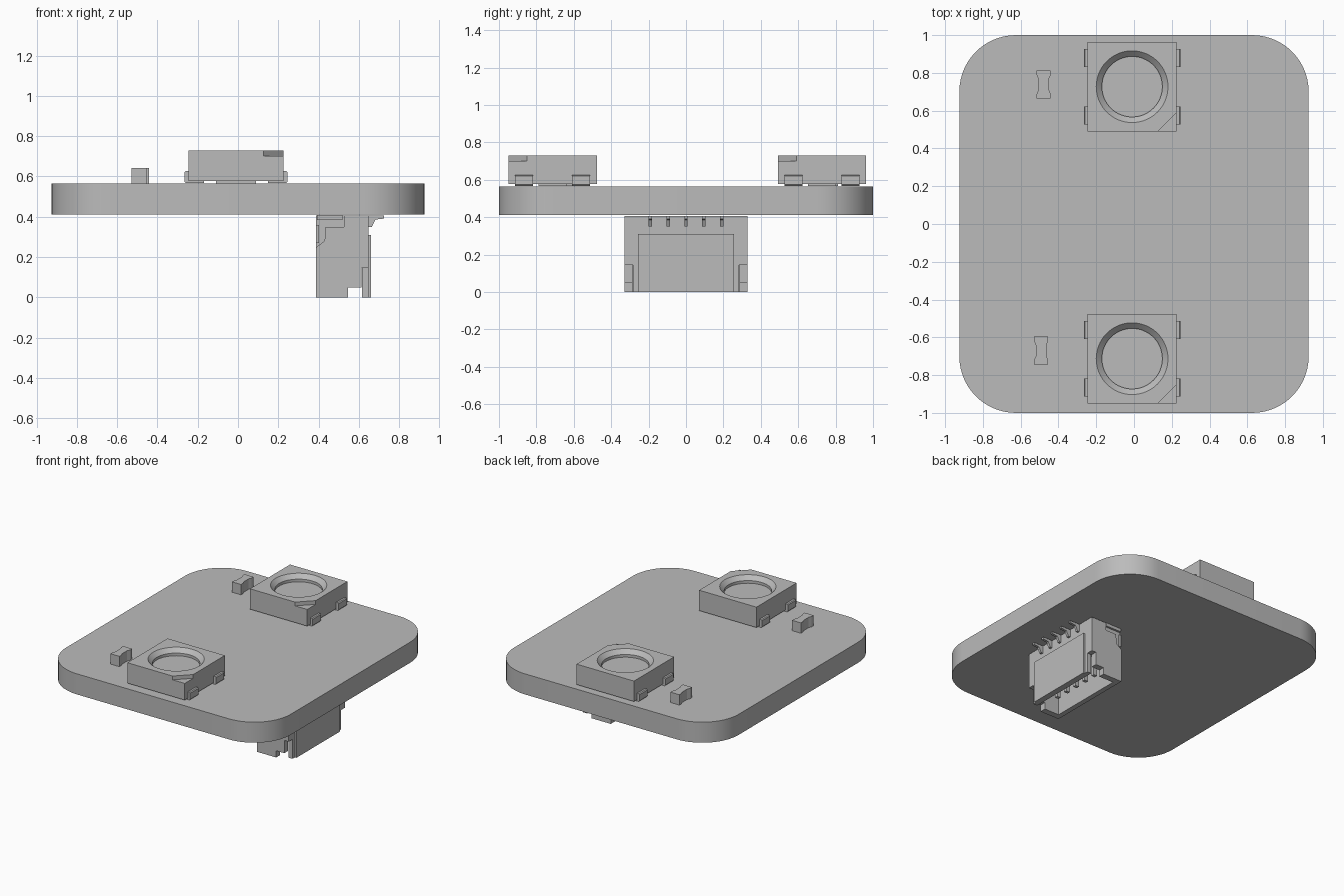
import bpy, bmesh
from math import sin, cos, pi, radians
from mathutils import Vector

cube = bpy.data.objects.get("Cube")
if cube:
    bpy.data.objects.remove(cube)

GREY = (0.5, 0.5, 0.5, 1)
grey = bpy.data.materials.new("plain grey")
grey.diffuse_color = GREY
grey.use_nodes = True
grey.node_tree.nodes["Principled BSDF"].inputs["Base Color"].default_value = GREY


def finish(name, bm):
    bmesh.ops.recalc_face_normals(bm, faces=bm.faces)
    mesh = bpy.data.meshes.new(name)
    bm.to_mesh(mesh)
    bm.free()
    mesh.materials.append(grey)
    ob = bpy.data.objects.new(name, mesh)
    bpy.context.collection.objects.link(ob)
    return ob


def prism(name, pts, lo, hi, axis="z"):
    """Extrude an outline along z (points are x, y) or y (points are x, z)."""
    bm = bmesh.new()
    place = (lambda p: (p[0], p[1], lo)) if axis == "z" else (lambda p: (p[0], lo, p[1]))
    face = bm.faces.new([bm.verts.new(place(p)) for p in pts])
    new = bmesh.ops.extrude_face_region(bm, geom=[face])["geom"]
    move = Vector((0, 0, hi - lo)) if axis == "z" else Vector((0, hi - lo, 0))
    bmesh.ops.translate(bm, vec=move, verts=[v for v in new if isinstance(v, bmesh.types.BMVert)])
    return finish(name, bm)


def box(name, x, y, z):
    return prism(name, [(x[0], y[0]), (x[1], y[0]), (x[1], y[1]), (x[0], y[1])], *z)


def lathe(name, profile, centre, steps=64):
    """Closed solid of revolution from (radius, z) rings, bottom to top."""
    bm = bmesh.new()
    rings = [[bm.verts.new((centre[0] + r * cos(2 * pi * i / steps),
                            centre[1] + r * sin(2 * pi * i / steps), z))
              for i in range(steps)] for r, z in profile]
    for a, b in zip(rings, rings[1:]):
        for i in range(steps):
            j = (i + 1) % steps
            bm.faces.new((a[i], a[j], b[j], b[i]))
    bm.faces.new(rings[0])
    bm.faces.new(rings[-1])
    return finish(name, bm)


def carve(ob, cutters):
    """Subtract the cutters for good, then remove them."""
    for c in cutters:
        c.hide_render = True
        mod = ob.modifiers.new("cut", "BOOLEAN")
        mod.operation, mod.solver, mod.object = "DIFFERENCE", "EXACT", c
    bpy.context.view_layer.update()
    mesh = bpy.data.meshes.new_from_object(
        ob.evaluated_get(bpy.context.evaluated_depsgraph_get()))
    ob.modifiers.clear()
    ob.data = mesh
    for c in cutters:
        bpy.data.objects.remove(c)


def smooth(ob):
    bpy.ops.object.select_all(action="DESELECT")
    ob.select_set(True)
    bpy.context.view_layer.objects.active = ob
    bpy.ops.object.shade_smooth_by_angle(angle=radians(25))


# Rounded circuit board
W, L, R, N = 0.925, 1.0, 0.3, 14
outline = []
for k, (sx, sy) in enumerate([(1, 1), (-1, 1), (-1, -1), (1, -1)]):
    for i in range(N + 1):
        a = (k + i / N) * pi / 2
        outline.append((sx * (W - R) + R * cos(a), sy * (L - R) + R * sin(a)))
smooth(prism("circuit_board", outline, 0.412, 0.565))

# Two square lamps, each with a dished window, a corner mark and four leads
CX, H = -0.01, 0.236
for tag, cy in (("back", 0.727), ("front", -0.713)):
    body = box(tag + "_lamp_body", (CX - H, CX + H), (cy - H, cy + H), (0.578, 0.73))
    dish = lathe("dish_cutter", [(0.16, 0.68), (0.16, 0.7), (0.19, 0.73), (0.19, 0.76)], (CX, cy))
    e = H + 0.02
    corner = prism("corner_cutter", [(CX + e, cy - e), (CX + e, cy - H + 0.1),
                                     (CX + H, cy - H + 0.1), (CX + H - 0.1, cy - H),
                                     (CX + H - 0.1, cy - e)], 0.702, 0.76)
    carve(body, [dish, corner])
    smooth(body)
    box(tag + "_lamp_base", (CX - 0.1, CX + 0.1), (cy - 0.075, cy + 0.075), (0.566, 0.58))
    for side in (-1, 1):
        for end in (-1, 1):
            foot = [(0.16, 0.568), (0.25, 0.568), (0.256, 0.575), (0.256, 0.62),
                    (0.25, 0.626), (0.23, 0.626), (0.23, 0.579), (0.16, 0.579)]
            y = cy + end * 0.152
            prism(tag + "_lamp_lead", [(CX + side * x, z) for x, z in foot],
                  y - 0.048, y + 0.048, "y")

# Two small chip parts with a waisted middle
for tag, cx, cy in (("back", -0.478, 0.739), ("front", -0.492, -0.67)):
    half = [(0.037, -0.074), (0.037, -0.05), (0.028, -0.03),
            (0.028, 0.03), (0.037, 0.05), (0.037, 0.074)]
    pts = half + [(-x, y) for x, y in reversed(half)]
    prism(tag + "_chip", [(cx + x, cy + y) for x, y in pts], 0.566, 0.643)

# Socket under the board: open downwards, with stepped end notches
shell = box("socket_shell", (0.388, 0.648), (-0.33, 0.33), (0, 0.406))
cuts = [box("cavity_cutter", (0.425, 0.615), (-0.285, 0.285), (-0.05, 0.3))]
step = [(0.545, -0.05), (0.7, -0.05), (0.7, 0.145), (0.612, 0.145), (0.612, 0.05), (0.545, 0.05)]
tab = [(0.35, 0.25), (0.39, 0.25), (0.43, 0.28), (0.435, 0.35),
       (0.525, 0.35), (0.525, 0.45), (0.35, 0.45)]
for s in (-1, 1):
    cuts.append(prism("notch_cutter", step, s * 0.284, s * 0.36, "y"))
    cuts.append(prism("tab_cutter", tab, s * 0.315, s * 0.36, "y"))
carve(shell, cuts)
box("socket_front_plate", (0.645, 0.66), (-0.256, 0.256), (0, 0.31))

# Solder tabs at both ends of the socket
for s in (-1, 1):
    y = sorted((s * 0.31, s * 0.33))
    box("socket_solder_tab", (0.392, 0.52), y, (0.385, 0.408))
    box("socket_tab_rib", (0.388, 0.402), y, (0.27, 0.36))

# Five bent leads outside, five straight contacts inside
lead = [(0.63, 0.406), (0.725, 0.406), (0.725, 0.391), (0.682, 0.386),
        (0.664, 0.35), (0.63, 0.35)]
for i in range(-2, 3):
    y = i * 0.0955
    prism("socket_lead", lead, y - 0.009, y + 0.009, "y")
    box("socket_contact", (0.495, 0.525), (y - 0.012, y + 0.012), (0.06, 0.305))
